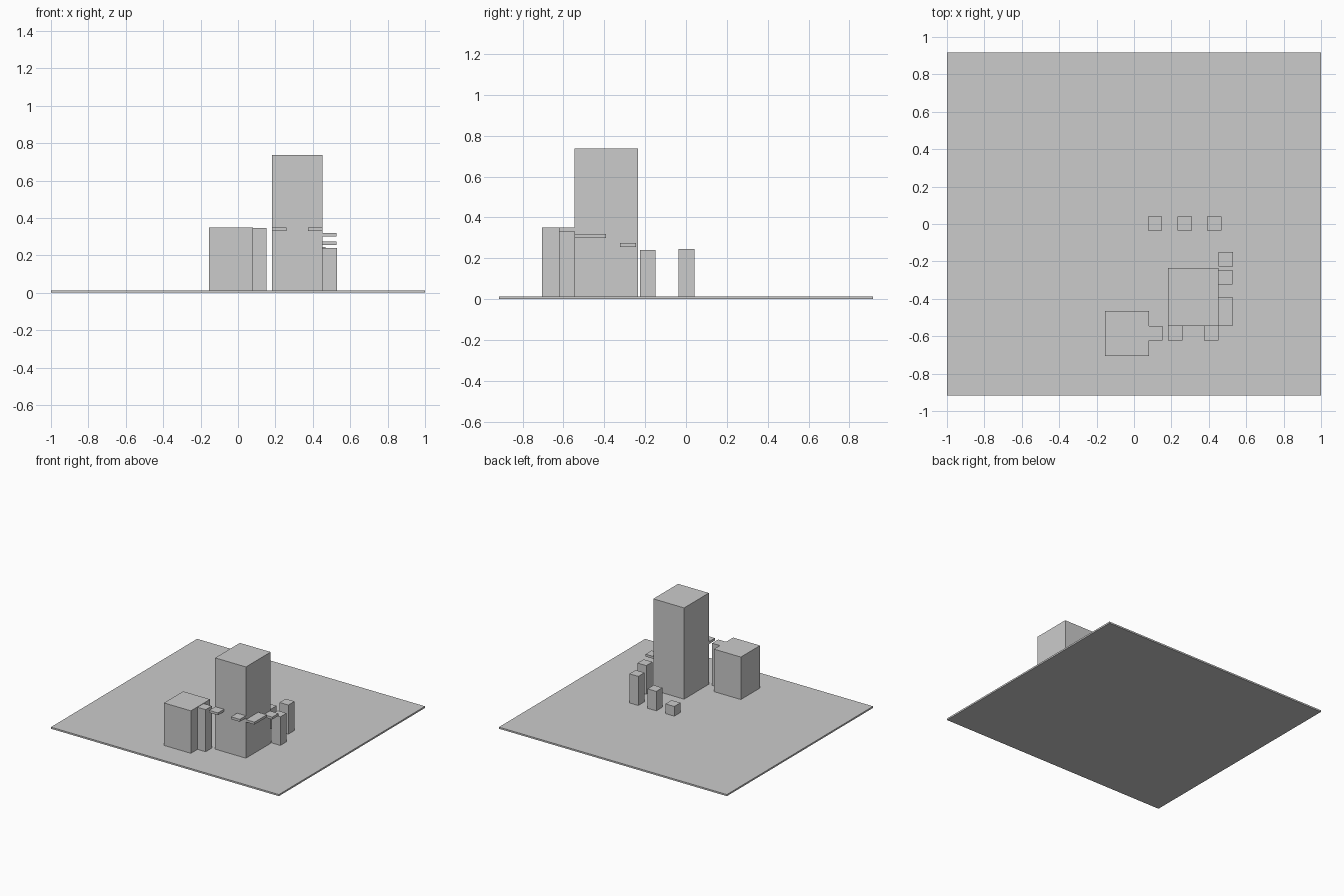
import bpy

cube = bpy.data.objects.get("Cube")
if cube:
    bpy.data.objects.remove(cube, do_unlink=True)

grey = bpy.data.materials.new("light_grey")
grey.use_nodes = True
colour = (0.6, 0.6, 0.6, 1)
grey.diffuse_color = colour
grey.node_tree.nodes["Principled BSDF"].inputs["Base Color"].default_value = colour

GROUND = 0.013   # top of the ground slab
STEP = 0.077     # side of one small step


def block(name, x, y, width, depth, top, bottom=GROUND):
    """Box with its low corner at x, y."""
    bpy.ops.mesh.primitive_cube_add(
        size=1, location=(x + width / 2, y + depth / 2, (top + bottom) / 2))
    ob = bpy.context.object
    ob.name = name
    ob.scale = (width, depth, top - bottom)
    bpy.ops.object.transform_apply(location=False, rotation=False, scale=True)
    ob.data.materials.append(grey)
    return ob


# Ground slab
block("ground_slab", -1, -0.916, 2, 1.832, GROUND, 0)

# Main towers
block("tall_tower", 0.182, -0.546, 0.27, 0.31, 0.737)
block("short_tower", -0.156, -0.705, 0.236, 0.24, 0.35)

# Row of rising steps behind the tall tower
for i in range(3):
    block(f"rising_step_{i + 1}", 0.074 + i * 0.158, -0.036, STEP, STEP,
          GROUND + STEP * (i + 1))

# Pillars standing on the ground
block("side_pillar", 0.453, -0.226, STEP, STEP, 0.24)
block("front_pillar", 0.08, -0.622, 0.072, STEP, 0.347)

# Thin platforms fixed to the tall tower
block("small_side_platform", 0.45, -0.323, STEP, STEP, 0.274, 0.255)
block("long_side_platform", 0.45, -0.546, STEP, 0.155, 0.319, 0.3)
for side, x in (("left", 0.374), ("right", 0.182)):
    block(f"{side}_front_platform", x, -0.622, STEP, STEP, 0.35, 0.331)
